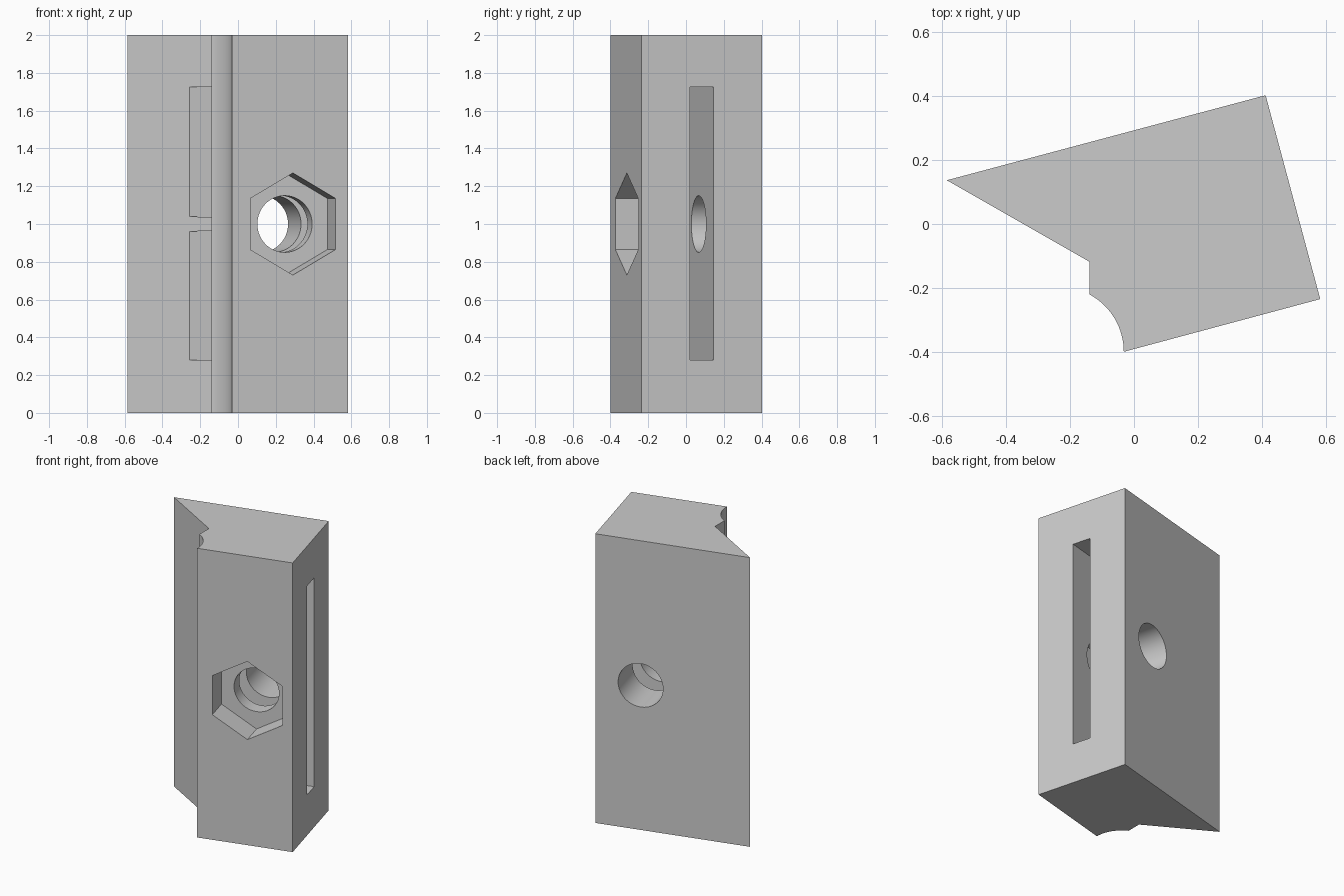
import bpy, bmesh
from math import sin, cos, pi, radians, atan2, hypot
from mathutils import Vector

if "Cube" in bpy.data.objects:
    bpy.data.objects.remove(bpy.data.objects["Cube"])

# Block axes, turned 15 degrees about z: U along the front face, V into the block
TILT = radians(15)
U = Vector((cos(TILT), sin(TILT), 0))
V = Vector((-sin(TILT), cos(TILT), 0))
X, Y, Z = Vector((1, 0, 0)), Vector((0, 1, 0)), Vector((0, 0, 1))


def prism(name, pts, a, b, n, start, end):
    """Profile in the a/b plane, extruded along n from start to end."""
    bm = bmesh.new()
    lo, hi = [[bm.verts.new(a * p + b * q + n * d) for p, q in pts]
              for d in (start, end)]
    bm.faces.new(lo)
    bm.faces.new(hi)
    for i in range(len(pts)):
        j = (i + 1) % len(pts)
        bm.faces.new((lo[i], lo[j], hi[j], hi[i]))
    bmesh.ops.recalc_face_normals(bm, faces=bm.faces)
    mesh = bpy.data.meshes.new(name)
    bm.to_mesh(mesh)
    bm.free()
    ob = bpy.data.objects.new(name, mesh)
    bpy.context.collection.objects.link(ob)
    return ob


def ring(cx, cy, r, sides, phase=0.0):
    return [(cx + r * cos(phase + 2 * pi * i / sides),
             cy + r * sin(phase + 2 * pi * i / sides)) for i in range(sides)]


# Body: wedge-shaped block with a stepped, concave front left corner
ac = (-0.236, -0.40)
a0, r = atan2(0.18, 0.096), hypot(0.096, 0.18)
arc = [(ac[0] + r * cos(a0 * (1 - i / 16)), ac[1] + r * sin(a0 * (1 - i / 16)))
       for i in range(17)]
profile = [(-0.586, 0.137), (-0.14, -0.118)] + arc + [(0.583, -0.235), (0.412, 0.403)]
body = prism("clamp_block", profile, X, Y, Z, 0, 2)

# Cutters: slot that forks around a small rib, bolt hole, hex nut pocket
slot = [(-0.5, 0.28), (0.7, 0.28), (0.7, 1.725), (-0.5, 1.725),
        (-0.5, 1.05), (-0.03, 1.03), (-0.03, 0.97), (-0.5, 0.95)]
cutters = [
    prism("slot_cutter", slot, U, Z, V, -0.114, 0.016),
    prism("bolt_hole_cutter", ring(0.2, 1, 0.15, 64), U, Z, V, -0.6, 0.6),
    prism("nut_pocket_cutter", ring(0.2, 1, 0.27, 6, pi / 2), U, Z, V, -0.6, -0.21),
]

bpy.context.view_layer.objects.active = body
for cutter in cutters:
    cutter.hide_render = True
    mod = body.modifiers.new(cutter.name, 'BOOLEAN')
    mod.operation = 'DIFFERENCE'
    mod.solver = 'EXACT'
    mod.object = cutter
    bpy.ops.object.modifier_apply(modifier=mod.name)
    bpy.data.objects.remove(cutter)

bpy.ops.object.select_all(action='DESELECT')
body.select_set(True)
bpy.ops.object.shade_smooth_by_angle(angle=radians(30))
